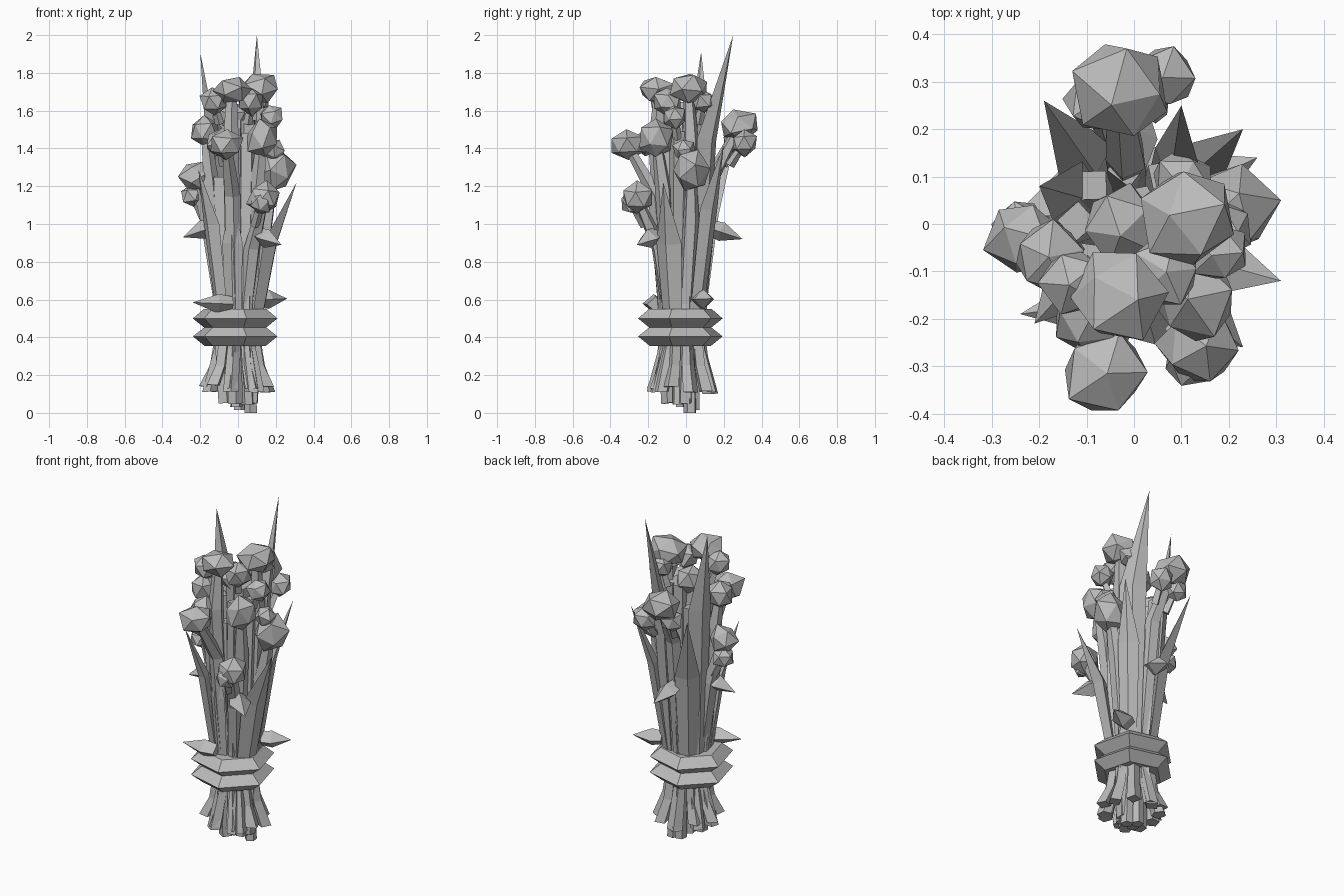
import bpy
import bmesh
import math
import random
from mathutils import Vector, Matrix

random.seed(4)
cube = bpy.data.objects.get("Cube")
if cube:
    bpy.data.objects.remove(cube, do_unlink=True)

GREY = (0.5, 0.5, 0.5, 1)
mat = bpy.data.materials.new("plain grey")
mat.use_nodes = True
mat.diffuse_color = GREY
mat.node_tree.nodes["Principled BSDF"].inputs["Base Color"].default_value = GREY


def finish(bm, name):
    """Turn a bmesh into a flat-shaded object with outward normals."""
    bmesh.ops.recalc_face_normals(bm, faces=bm.faces)
    mesh = bpy.data.meshes.new(name)
    bm.to_mesh(mesh)
    bm.free()
    mesh.materials.append(mat)
    obj = bpy.data.objects.new(name, mesh)
    bpy.context.collection.objects.link(obj)


def loft(name, path, radii, sides, flat=1.0, turn=0.0, facing=None):
    """Sweep a polygon along a path; a zero radius makes a pointed tip.
    The section is narrowed by `flat` along the facing direction."""
    bm = bmesh.new()
    path = [Vector(p) for p in path]
    axis = (path[-1] - path[0]).normalized()
    out = Vector(facing) if facing else Vector((math.cos(turn), math.sin(turn), 0))
    side = axis.cross(out).normalized()
    out = side.cross(axis).normalized()
    rings = []
    for centre, r in zip(path, radii):
        if r == 0:
            rings.append([bm.verts.new(centre)])
            continue
        angles = [math.tau * i / sides for i in range(sides)]
        rings.append([bm.verts.new(centre + side * r * math.cos(a)
                                   + out * r * flat * math.sin(a)) for a in angles])
    for low, high in zip(rings, rings[1:]):
        for i in range(sides):
            j = (i + 1) % sides
            if len(high) == 1:
                bm.faces.new((low[i], low[j], high[0]))
            else:
                bm.faces.new((low[i], low[j], high[j], high[i]))
    for ring in (rings[0], rings[-1]):
        if len(ring) > 1:
            bm.faces.new(ring)
    finish(bm, name)


def bud(centre, size, height):
    """Irregular faceted flower head."""
    bm = bmesh.new()
    bmesh.ops.create_icosphere(bm, subdivisions=1, radius=1)
    spin = Matrix.Rotation(random.uniform(0, math.tau), 4, "Z")
    tilt = Matrix.Rotation(random.uniform(-0.5, 0.5), 4, "X")
    bmesh.ops.transform(bm, matrix=spin @ tilt, verts=bm.verts)
    for v in bm.verts:
        grow = random.uniform(0.92, 1.15)
        v.co = Vector(centre) + Vector((v.co.x * size, v.co.y * size, v.co.z * height)) * grow
    finish(bm, "flower_head")


# Double binding band around the waist
band_path = [(-0.015, -0.03, z) for z in (0.355, 0.405, 0.452, 0.5, 0.55)]
loft("binding_band", band_path, (0.168, 0.232, 0.17, 0.232, 0.172), 6, turn=-math.pi / 4)

# Large flower heads: x, y, z, half width, half height
heads = [
    (0.115, 0.015, 1.72, 0.11, 0.085), (-0.035, -0.15, 1.71, 0.1, 0.07),
    (-0.03, 0.0, 1.57, 0.08, 0.08), (-0.06, -0.31, 1.42, 0.095, 0.085),
    (-0.03, 0.28, 1.52, 0.11, 0.085), (0.13, -0.16, 1.45, 0.09, 0.1),
    (0.2, 0.03, 1.29, 0.1, 0.12), (0.14, -0.26, 1.14, 0.09, 0.09),
    (-0.23, -0.03, 1.25, 0.08, 0.08), (-0.18, -0.07, 1.49, 0.08, 0.085),
]

# Thick stems flare at the feet, rise straight, then bend out to the heads
for n, (x, y, z, size, height) in enumerate(heads):
    bud((x, y, z), size, height)
    a = math.atan2(y + 0.02, x)
    ux, uy = math.cos(a), math.sin(a)
    foot = 0.15 if n % 3 else 0.07
    bend = min(math.hypot(x, y), 0.15)
    path = [
        (ux * foot, uy * foot - 0.02, foot * 0.75),
        (ux * 0.095, uy * 0.095 - 0.02, 0.34),
        (ux * 0.09, uy * 0.09 - 0.02, 0.58),
        (ux * bend, uy * bend - 0.01, z - 0.27),
        (x * 0.95, y * 0.95, z - size * 0.3),
    ]
    loft("flower_stem", path, (0.043, 0.034, 0.04, 0.045, 0.028), 5, turn=a)

# Small heads clustered on twigs among the large ones: x, y, z, size
small_heads = [
    (-0.13, -0.12, 1.65, 0.07), (0.07, -0.1, 1.65, 0.075),
    (0.1, 0.09, 1.65, 0.065), (0.18, -0.06, 1.57, 0.065),
    (0.06, 0.31, 1.43, 0.07), (-0.08, 0.26, 1.43, 0.065),
    (-0.1, -0.2, 1.43, 0.075), (0.19, -0.01, 1.39, 0.06),
    (-0.24, -0.01, 1.15, 0.06), (0.12, -0.29, 1.11, 0.06),
]
for x, y, z, size in small_heads:
    bud((x, y, z), size, size)
    loft("small_twig", [(x * 0.75, y * 0.75, z - 0.12), (x, y, z)], (0.025, 0.018), 4)

# Cut stems without heads, spread around the ring
for i in range(9):
    a = math.tau * i / 9 + 0.3
    ux, uy = math.cos(a), math.sin(a)
    path = [(ux * 0.165, uy * 0.15 - 0.02, random.uniform(0.1, 0.15)),
            (ux * 0.115, uy * 0.11 - 0.02, 0.25),
            (ux * 0.095, uy * 0.095 - 0.02, 0.38),
            (ux * 0.095, uy * 0.095 - 0.02, 0.6),
            (ux * 0.12, uy * 0.12, random.uniform(1.2, 1.5))]
    loft("cut_stem", path, (0.042, 0.034, 0.032, 0.038, 0.042), 4, turn=a)
for i in range(4):
    a = math.tau * i / 4 + 0.5
    x, y = 0.045 * math.cos(a) + 0.03, 0.045 * math.sin(a)
    loft("core_stem", [(x, y, 0.015 * i), (x * 0.7, y, 0.5), (x, y, 1.55)],
         (0.035, 0.03, 0.045), 5, turn=a)

# Tall pointed blades: middle, tip, half width
blades = [
    ((0.1, 0.11, 1.45), (0.1, 0.25, 2.0), 0.075),
    ((-0.14, 0.07, 1.45), (-0.2, 0.08, 1.91), 0.07),
    ((-0.1, 0.13, 1.05), (-0.19, 0.26, 1.45), 0.07),
    ((0.14, 0.12, 1.08), (0.23, 0.2, 1.42), 0.06),
    ((-0.14, -0.13, 1.0), (-0.21, -0.21, 1.29), 0.06),
    ((0.17, -0.09, 0.9), (0.31, -0.12, 1.22), 0.075),
    ((-0.03, -0.15, 0.9), (-0.03, -0.17, 1.18), 0.055),
]
for mid, tip, w in blades:
    out = Vector((mid[0], mid[1], 0)).normalized()
    base = out * 0.1 + Vector((0, -0.02, 0.42))
    loft("tall_blade", [base, mid, tip], (w * 0.7, w, 0), 4, flat=0.5, facing=out)

# Short side leaves: root, tip, half width
leaves = [
    ((-0.13, -0.03, 0.99), (-0.29, -0.06, 0.93), 0.06),
    ((0.11, -0.16, 0.94), (0.23, -0.26, 0.89), 0.06),
    ((-0.02, 0.13, 0.98), (0.01, 0.3, 0.92), 0.06),
    ((0.11, 0.07, 0.6), (0.26, 0.14, 0.605), 0.06),
    ((-0.03, -0.16, 0.575), (-0.24, -0.19, 0.585), 0.06),
]
for root, tip, w in leaves:
    root, tip = Vector(root), Vector(tip)
    loft("side_leaf", [root, root.lerp(tip, 0.35), tip], (w * 0.8, w, 0), 4,
         flat=0.85, facing=(0, 0, 1))
